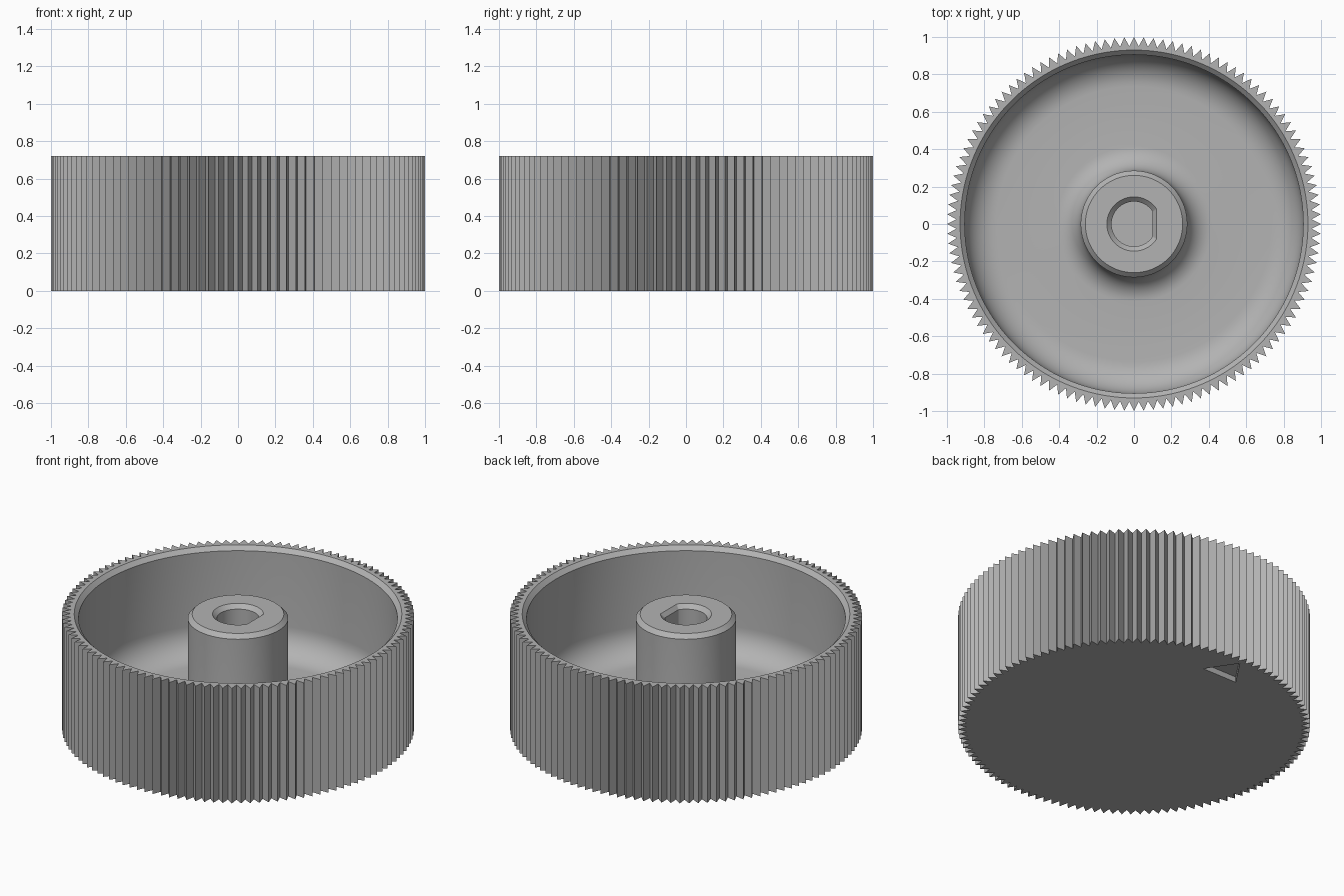
import bpy
import bmesh
from math import sin, cos, pi, radians

cube = bpy.data.objects.get("Cube")
if cube:
    bpy.data.objects.remove(cube, do_unlink=True)

TEETH = 120
SEGMENTS = TEETH * 2
HEIGHT, FLOOR = 0.72, 0.07
HUB, WALL = 0.285, 0.905

grey = bpy.data.materials.new("plain_grey")
grey.use_nodes = True
colour = (0.45, 0.45, 0.45, 1)
grey.diffuse_color = colour
grey.node_tree.nodes["Principled BSDF"].inputs["Base Color"].default_value = colour

bm = bmesh.new()


def ring(radius, z, flat=None, root=None):
    """Ring of vertices; flat cuts the +x side, root makes teeth."""
    verts = []
    for i in range(SEGMENTS):
        a = 2 * pi * i / SEGMENTS
        r = root if root and i % 2 else radius
        x = r * cos(a)
        if flat:
            x = min(x, flat)
        verts.append(bm.verts.new((x, r * sin(a), z)))
    return verts


def fillet(cx, cz, radius, start, end, steps=10):
    """Quarter arc as (radius, z) points, angles in degrees."""
    angles = [radians(start + (end - start) * i / steps) for i in range(steps + 1)]
    return [(cx + radius * cos(a), cz + radius * sin(a)) for a in angles]


# D-shaped bore with a chamfered mouth
rings = [ring(0.12, FLOOR, 0.1), ring(0.12, HEIGHT - 0.025, 0.1),
         ring(0.145, HEIGHT, 0.12)]
bm.faces.new(rings[0])

# Hub, rounded tray floor and rim wall
profile = [(HUB - 0.025, HEIGHT), (HUB, HEIGHT - 0.025)]
profile += fillet(HUB + 0.13, FLOOR + 0.13, 0.13, 180, 270)
profile += fillet(WALL - 0.17, FLOOR + 0.17, 0.17, 270, 360)
profile += [(WALL, HEIGHT - 0.025), (WALL + 0.025, HEIGHT)]
rings += [ring(r, z) for r, z in profile]

# Toothed outside
rings += [ring(1, HEIGHT, root=0.95), ring(1, 0, root=0.95)]

for lower, upper in zip(rings, rings[1:]):
    for i in range(SEGMENTS):
        j = (i + 1) % SEGMENTS
        bm.faces.new((lower[i], lower[j], upper[j], upper[i]))

# Triangular pointer pocket sunk into the underside
corners = [(0, 0.935), (-0.12, 0.755), (0.12, 0.755)]
mouth = [bm.verts.new((x, y, 0)) for x, y in corners]
roof = [bm.verts.new((x, y, 0.035)) for x, y in corners]
bm.faces.new(roof)
for i in range(3):
    j = (i + 1) % 3
    bm.faces.new((mouth[i], mouth[j], roof[j], roof[i]))

# Flat underside around the pocket
border = [e for e in bm.edges if e.is_boundary and all(v.co.z < 0.001 for v in e.verts)]
bmesh.ops.triangle_fill(bm, edges=border, use_beauty=True, normal=(0, 0, -1))
bmesh.ops.recalc_face_normals(bm, faces=bm.faces[:])

mesh = bpy.data.meshes.new("toothed_wheel")
bm.to_mesh(mesh)
bm.free()
mesh.materials.append(grey)
wheel = bpy.data.objects.new("toothed_wheel", mesh)
bpy.context.collection.objects.link(wheel)

bpy.ops.object.select_all(action="DESELECT")
wheel.select_set(True)
bpy.context.view_layer.objects.active = wheel
bpy.ops.object.shade_smooth_by_angle(angle=radians(25))
